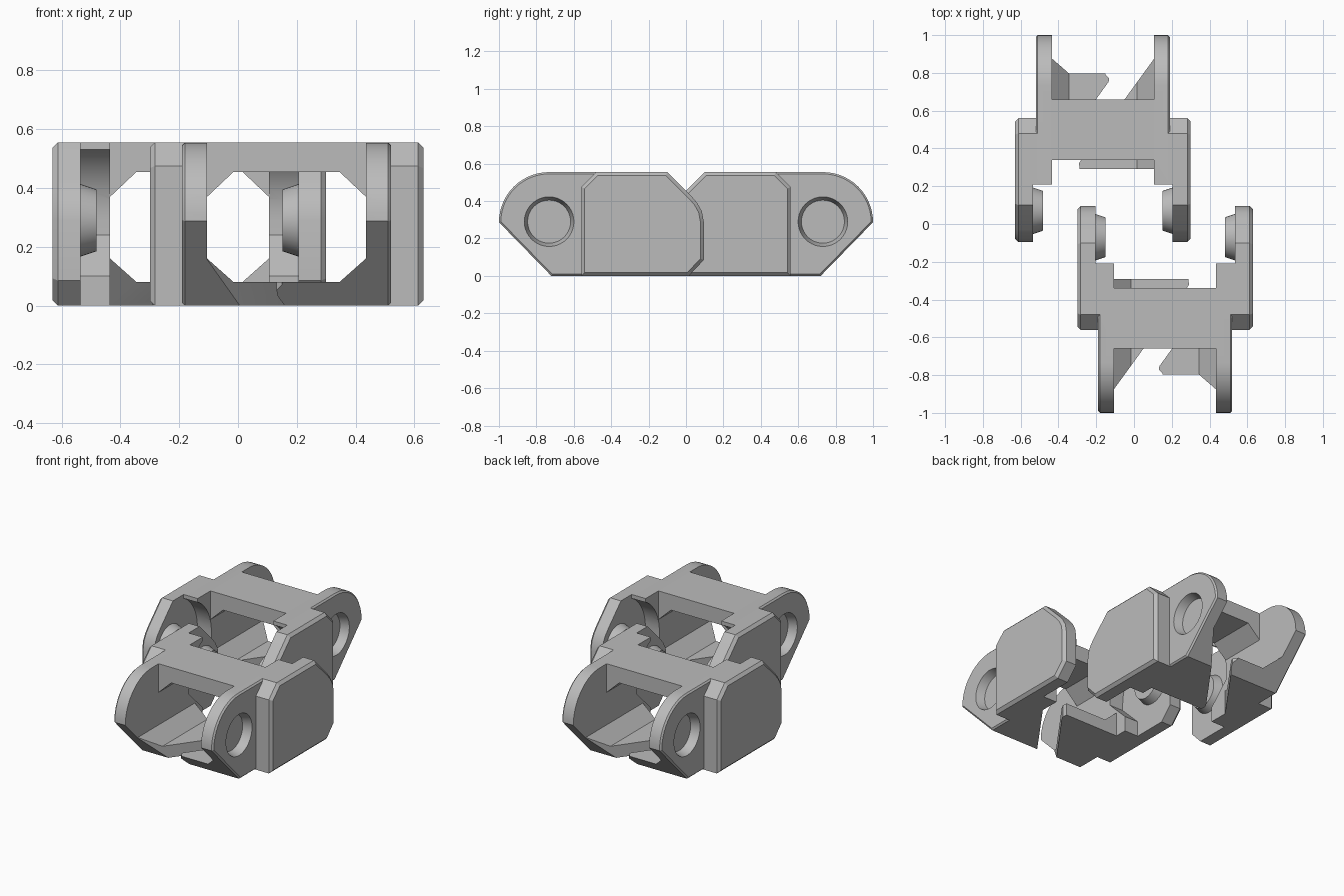
import bpy, bmesh
from math import sin, cos, pi, radians
from mathutils import Matrix, Vector

cube = bpy.data.objects.get("Cube")
if cube:
    bpy.data.objects.remove(cube)

grey = bpy.data.materials.new("light_grey_plastic")
grey.use_nodes = True
grey.diffuse_color = (0.5, 0.5, 0.5, 1)
grey.node_tree.nodes["Principled BSDF"].inputs["Base Color"].default_value = (0.5, 0.5, 0.5, 1)

INNER, WALL, PLATE, OUT = 0.27, 0.355, 0.37, 0.465   # half widths of the link
TOP = 0.555


def finish(name, bm):
    bmesh.ops.recalc_face_normals(bm, faces=bm.faces)
    mesh = bpy.data.meshes.new(name)
    bm.to_mesh(mesh)
    bm.free()
    mesh.materials.append(grey)
    ob = bpy.data.objects.new(name, mesh)
    bpy.context.collection.objects.link(ob)
    return ob


def prism(name, pts, axis, lo, hi, chamfer=0, caps=()):
    """Extrude a 2D outline along an axis; optionally chamfer the rim of some caps."""
    bm = bmesh.new()

    def place(a, b):
        return {"x": (lo, a, b), "y": (a, lo, b), "z": (a, b, lo)}[axis]
    face = bm.faces.new([bm.verts.new(place(a, b)) for a, b in pts])
    res = bmesh.ops.extrude_face_region(bm, geom=[face])
    step = Vector([(hi - lo) * (axis == k) for k in "xyz"])
    bmesh.ops.translate(bm, vec=step, verts=[v for v in res["geom"] if isinstance(v, bmesh.types.BMVert)])
    bmesh.ops.recalc_face_normals(bm, faces=bm.faces)
    rim = [e for e in bm.edges if any(all(abs(v.co["xyz".index(axis)] - c) < 1e-5 for v in e.verts) for c in caps)]
    if rim:
        bmesh.ops.bevel(bm, geom=rim, offset=chamfer, segments=1, affect="EDGES", clamp_overlap=True)
    return finish(name, bm)


def box(name, x, y, z):
    return prism(name, [(x[0], y[0]), (x[1], y[0]), (x[1], y[1]), (x[0], y[1])], "z", *z)


def cone_x(name, x0, x1, r0, r1, y, z):
    """Tapered round running along x from x0 (radius r0) to x1 (radius r1)."""
    bm = bmesh.new()
    bmesh.ops.create_cone(bm, cap_ends=True, segments=40, radius1=r0, radius2=r1, depth=abs(x1 - x0))
    turn = Matrix.Rotation(pi / 2 if x1 > x0 else -pi / 2, 4, "Y")
    bmesh.ops.transform(bm, matrix=Matrix.Translation(((x0 + x1) / 2, y, z)) @ turn, verts=bm.verts)
    return finish(name, bm)


def cut(ob, cutter):
    mod = ob.modifiers.new("cut", "BOOLEAN")
    mod.operation, mod.solver, mod.object = "DIFFERENCE", "EXACT", cutter
    bpy.context.view_layer.update()
    mesh = bpy.data.meshes.new_from_object(ob.evaluated_get(bpy.context.evaluated_depsgraph_get()))
    ob.modifiers.clear()
    ob.data = mesh
    bpy.data.objects.remove(cutter)


def arc(cy, cz, r, a0, a1, n):
    angles = [radians(a0 + (a1 - a0) * i / n) for i in range(n + 1)]
    return [(cy + r * cos(a), cz + r * sin(a)) for a in angles]


def make_body():
    # Rounded front arms and scooped rear, as one side outline
    side = ([(-0.72, 0)] + arc(-0.732, 0.287, 0.268, 180, 90, 14)
            + [(-0.21, TOP), (-0.21, 0.53)] + arc(-0.07, 0.29, 0.28, 122, 180, 8)
            + [(-0.35, 0.24), (-0.21, 0.1), (-0.21, 0)])
    body = prism("link_body", side, "x", -WALL, WALL, 0.018, (-WALL, WALL))
    # Eight-sided cable tunnel
    half = [(0.18, 0.08), (INNER, 0.16), (INNER, 0.37), (0.18, 0.455)]
    cut(body, prism("tunnel", half + [(-x, z) for x, z in reversed(half)], "y", -1.2, 0.2))
    # Open top in front of and behind the bridge, short floor at the rear
    width = (-INNER, INNER)
    cut(body, box("front_opening", width, (-1.2, -0.66), (0.3, 0.7)))
    cut(body, box("rear_opening", width, (-0.34, 0.1), (0.2, 0.7)))
    cut(body, box("rear_floor_end", width, (-0.29, 0.1), (-0.1, 0.3)))
    # Slanted slit that parts the floor into two flaps
    slit = [(-INNER, -0.873), (0.11, -0.35), (0.126, -0.32), (0.12, -0.27), (INNER, -0.25), (INNER, -0.337),
            (-0.03, -0.752), (-0.034, -0.77), (-0.015, -0.79), (-0.01, -0.84), (-INNER, -0.95)]
    cut(body, prism("floor_slit", slit, "z", -0.1, 0.2))
    # Blind sockets in the front arms
    for s in (-1, 1):
        cut(body, cone_x("socket", s * 0.365, s * 0.3, 0.136, 0.115, -0.732, 0.29))
    return [body]


def make_sides():
    parts = []
    outline = [(-0.56, 0), (-0.56, 0.475), (-0.48, TOP), (-0.1, TOP), (0.03, 0.425),
               (0.06, 0.39), (0.085, 0.345), (0.095, 0.29), (0.095, 0.085), (0.015, 0)]
    for s, label in ((1, "left"), (-1, "right")):
        parts.append(prism(label + "_side_plate", outline, "x", s * PLATE, s * OUT, 0.018, (s * OUT,)))
        # Filler joining the plate to the body wall
        web = [(-0.56, 0), (-0.56, 0.475), (-0.48, TOP), (-0.21, TOP), (-0.21, 0.53)]
        web += arc(-0.07, 0.29, 0.28, 122, 180, 8) + [(-0.35, 0.24), (-0.21, 0.1), (-0.21, 0)]
        parts.append(prism(label + "_web", web, "x", s * 0.336, s * (PLATE + 0.002)))
        parts.append(cone_x(label + "_pivot_peg", s * 0.375, s * 0.316, 0.125, 0.105, -0.07, 0.29))
    return parts


# Two identical links, the second turned half round
for link, sign, turn in (("front", 1, 0), ("rear", -1, pi)):
    for ob in make_body() + make_sides():
        ob.name = link + "_" + ob.name.split(".")[0]
        ob.location.x = 0.165 * sign
        ob.rotation_euler.z = turn
        bpy.ops.object.select_all(action="DESELECT")
        ob.select_set(True)
        bpy.context.view_layer.objects.active = ob
        bpy.ops.object.shade_smooth_by_angle(angle=radians(25))
